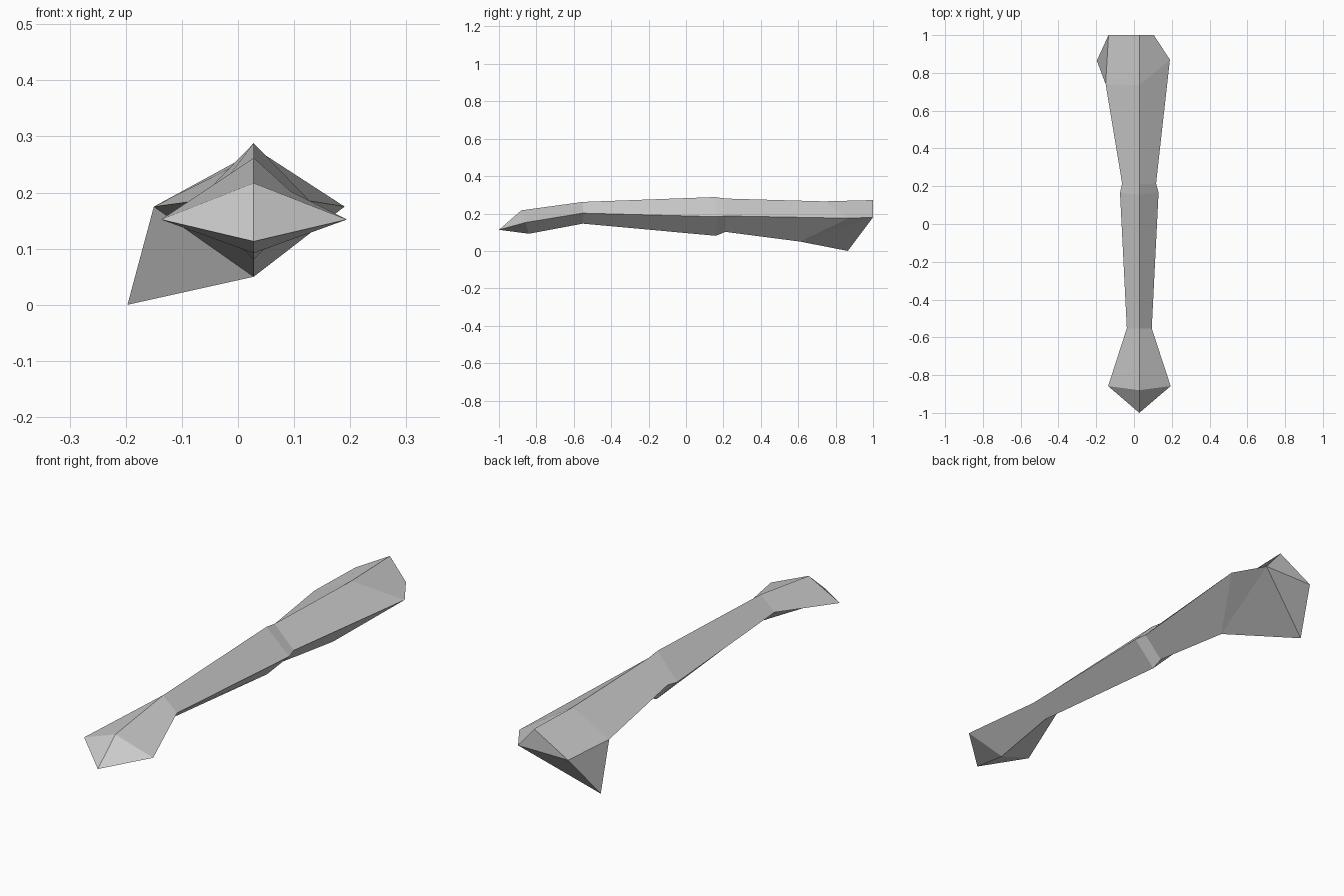
import bpy
import bmesh

if "Cube" in bpy.data.objects:
    bpy.data.objects.remove(bpy.data.objects["Cube"])

RIDGE_X = 0.028  # the top and bottom ridges run along this line

grey = bpy.data.materials.new("light_grey")
grey.diffuse_color = (0.6, 0.6, 0.6, 1)
grey.use_nodes = True
grey.node_tree.nodes["Principled BSDF"].inputs["Base Color"].default_value = grey.diffuse_color

bm = bmesh.new()


def ring(left, right, top, bottom):
    """Diamond section: left and right are (x, y, z), ridges are (y, z)."""
    points = [left, (RIDGE_X, *top), right, (RIDGE_X, *bottom)]
    return [bm.verts.new(p) for p in points]


# Diamond sections from the flared front end to the thick back end
rings = [
    ring((-0.137, -0.858, 0.152), (0.194, -0.858, 0.152), (-0.88, 0.217), (-0.84, 0.092)),
    ring((-0.038, -0.552, 0.202), (0.094, -0.552, 0.202), (-0.552, 0.262), (-0.552, 0.146)),
    ring((-0.074, 0.165, 0.183), (0.13, 0.165, 0.183), (0.155, 0.288), (0.16, 0.081)),
    ring((-0.063, 0.215, 0.187), (0.117, 0.215, 0.187), (0.21, 0.28), (0.21, 0.102)),
    ring((-0.15, 0.74, 0.175), (0.19, 0.87, 0.175), (0.735, 0.265), (0.61, 0.05)),
]

# Shaft faces between neighbouring sections
for a, b in zip(rings, rings[1:]):
    for i in range(4):
        j = (i + 1) % 4
        bm.faces.new((a[i], a[j], b[j], b[i]))

# Pointed front tip
tip = bm.verts.new((RIDGE_X, -1.0, 0.113))
for i in range(4):
    bm.faces.new((tip, rings[0][(i + 1) % 4], rings[0][i]))

# Back end with a spur hanging down on the left
left, top, right, bottom = rings[-1]
end_left = bm.verts.new((-0.135, 1.0, 0.18))
end_top = bm.verts.new((RIDGE_X, 1.0, 0.272))
end_right = bm.verts.new((0.105, 1.0, 0.18))
spur = bm.verts.new((-0.197, 0.865, 0.0))
for face in (
    (left, top, end_top, end_left),
    (top, right, end_right, end_top),
    (end_left, end_top, end_right),
    (end_left, end_right, spur),
    (left, end_left, spur),
    (bottom, left, spur),
    (bottom, spur, end_right),
    (right, bottom, end_right),
):
    bm.faces.new(face)

bmesh.ops.recalc_face_normals(bm, faces=bm.faces)
mesh = bpy.data.meshes.new("bone_shaft")
bm.to_mesh(mesh)
bm.free()
mesh.materials.append(grey)
bpy.context.collection.objects.link(bpy.data.objects.new("bone_shaft", mesh))
